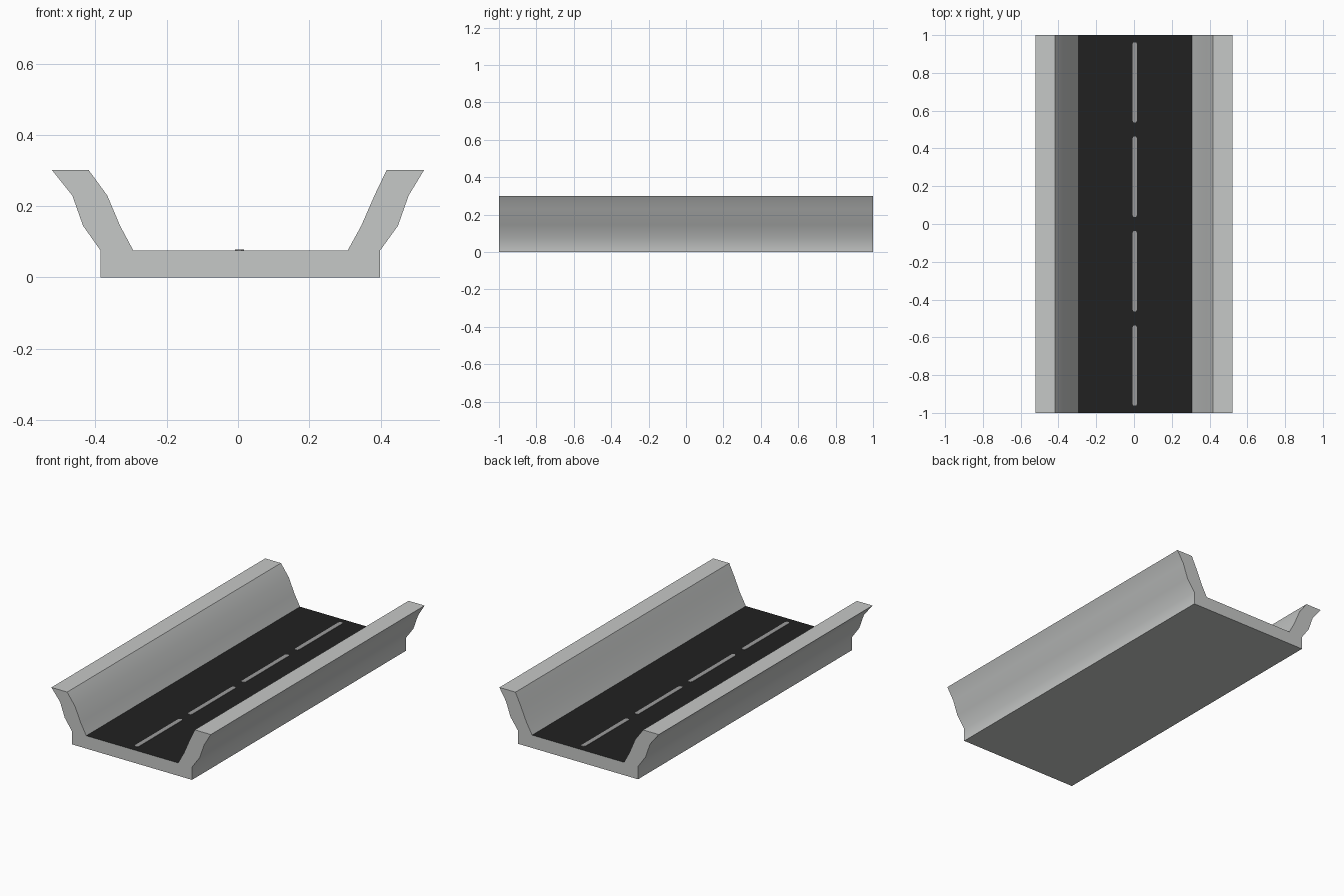
import bpy, bmesh, math

if "Cube" in bpy.data.objects:
    bpy.data.objects.remove(bpy.data.objects["Cube"])


def material(name, v):
    m = bpy.data.materials.new(name)
    m.diffuse_color = (v[0], v[1], v[2], 1)
    m.use_nodes = True
    m.node_tree.nodes["Principled BSDF"].inputs["Base Color"].default_value = m.diffuse_color
    return m


concrete = material("concrete_grey", (0.565, 0.578, 0.571))
asphalt = material("asphalt_black", (0.0155, 0.0155, 0.0155))
paint = material("lane_paint_grey", (0.33, 0.33, 0.33))


def extrude_profile(bm, ring_a, ring_b):
    # Two matching outlines joined into a closed solid
    a = [bm.verts.new(p) for p in ring_a]
    b = [bm.verts.new(p) for p in ring_b]
    bm.faces.new(a)
    bm.faces.new(b[::-1])
    for i in range(len(a)):
        j = (i + 1) % len(a)
        bm.faces.new((a[i], b[i], b[j], a[j]))


def finish(bm, name, mats):
    bmesh.ops.recalc_face_normals(bm, faces=bm.faces[:])
    me = bpy.data.meshes.new(name)
    bm.to_mesh(me)
    bm.free()
    for m in mats:
        me.materials.append(m)
    ob = bpy.data.objects.new(name, me)
    bpy.context.collection.objects.link(ob)
    return ob


# Bridge deck with flared barrier walls: cross-section swept along y
FLOOR = 0.076
section = [
    (-0.386, 0), (0.399, 0),
    (0.399, FLOOR), (0.449, 0.145), (0.479, 0.23), (0.522, 0.301),
    (0.417, 0.301), (0.383, 0.23), (0.346, 0.145), (0.308, FLOOR),
    (-0.294, FLOOR), (-0.331, 0.145), (-0.367, 0.23), (-0.419, 0.301),
    (-0.522, 0.301), (-0.465, 0.23), (-0.435, 0.145), (-0.386, FLOOR),
]
bm = bmesh.new()
extrude_profile(bm, [(x, -1, z) for x, z in section], [(x, 1, z) for x, z in section])
bm.normal_update()
deck = finish(bm, "road_deck", [concrete, asphalt])

# Road surface is the flat floor between the walls
for p in deck.data.polygons:
    if abs(p.normal.z) > 0.99 and abs(p.center.z - FLOOR) < 0.01:
        p.material_index = 1

bpy.context.view_layer.objects.active = deck
deck.select_set(True)
bpy.ops.object.shade_smooth_by_angle(angle=math.radians(42))

# Painted centre dashes with slightly narrowed ends
bm = bmesh.new()
cx, w, half, tip = 0.004, 0.013, 0.212, 0.01
outline = [(-w, half - tip), (-w / 2, half), (w / 2, half), (w, half - tip),
           (w, tip - half), (w / 2, -half), (-w / 2, -half), (-w, tip - half)]
for k in range(4):
    cy = -0.75 + 0.5 * k
    extrude_profile(bm, [(cx + x, cy + y, FLOOR - 0.001) for x, y in outline],
                    [(cx + x, cy + y, FLOOR + 0.002) for x, y in outline])
finish(bm, "lane_dashes", [paint])
